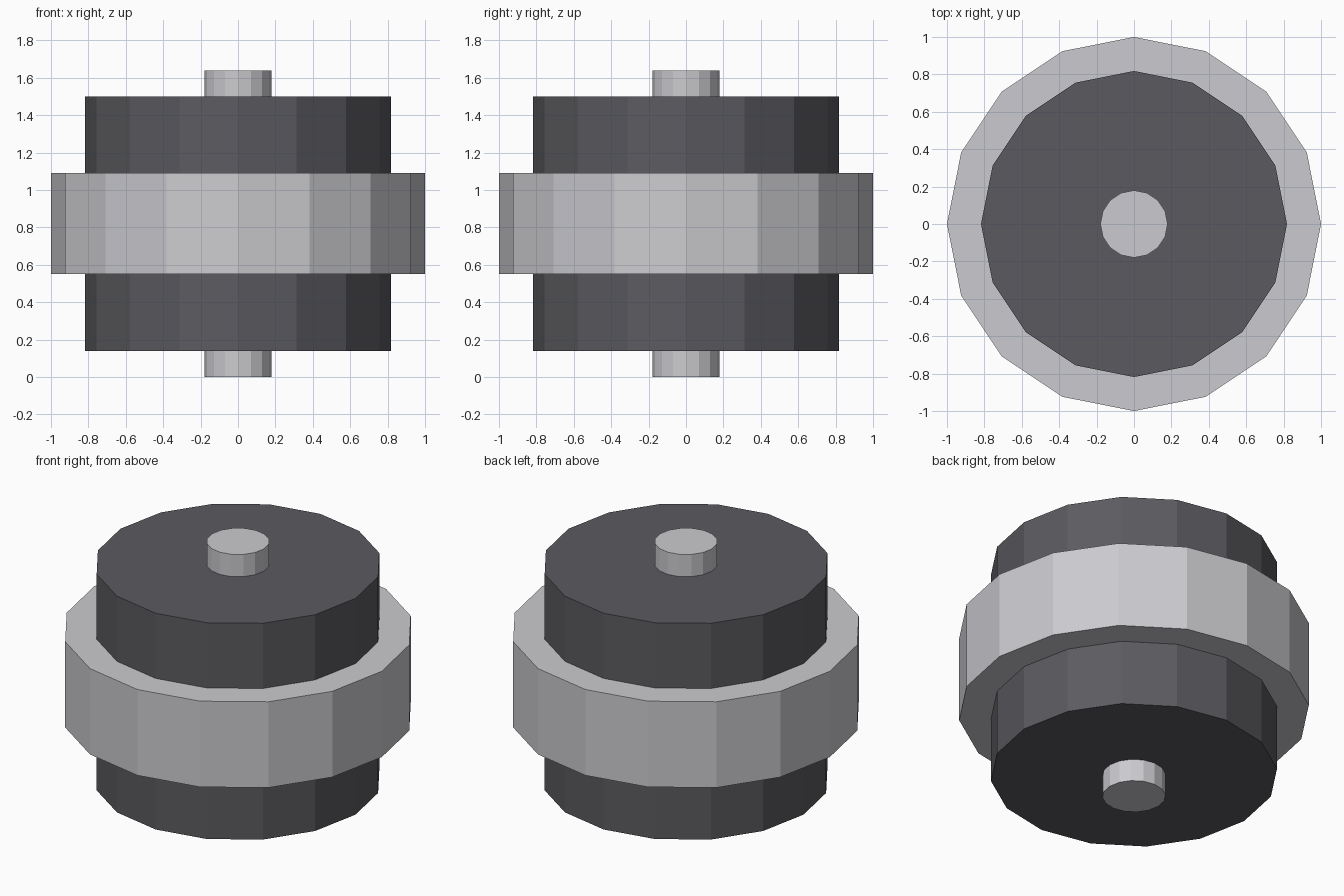
import bpy

if "Cube" in bpy.data.objects:
    bpy.data.objects.remove(bpy.data.objects["Cube"])


def material(name, color):
    mat = bpy.data.materials.new(name)
    mat.diffuse_color = (*color, 1.0)
    mat.use_nodes = True
    mat.node_tree.nodes["Principled BSDF"].inputs["Base Color"].default_value = mat.diffuse_color
    return mat


def cylinder(name, radius, bottom, top, mat):
    """Sixteen-sided flat-shaded cylinder between two heights."""
    bpy.ops.mesh.primitive_cylinder_add(
        vertices=16, radius=radius, depth=top - bottom,
        location=(0, 0, (bottom + top) / 2))
    obj = bpy.context.object
    obj.name = name
    obj.data.materials.append(mat)
    return obj


light_metal = material("light grey metal", (0.60, 0.60, 0.63))
dark_casing = material("dark grey casing", (0.105, 0.105, 0.118))

# Central axle poking out at both ends
cylinder("axle", 0.18, 0.0, 1.64, light_metal)

# Dark drum body
cylinder("drum", 0.818, 0.14, 1.50, dark_casing)

# Wide band around the middle
cylinder("outer_band", 1.0, 0.55, 1.09, light_metal)
